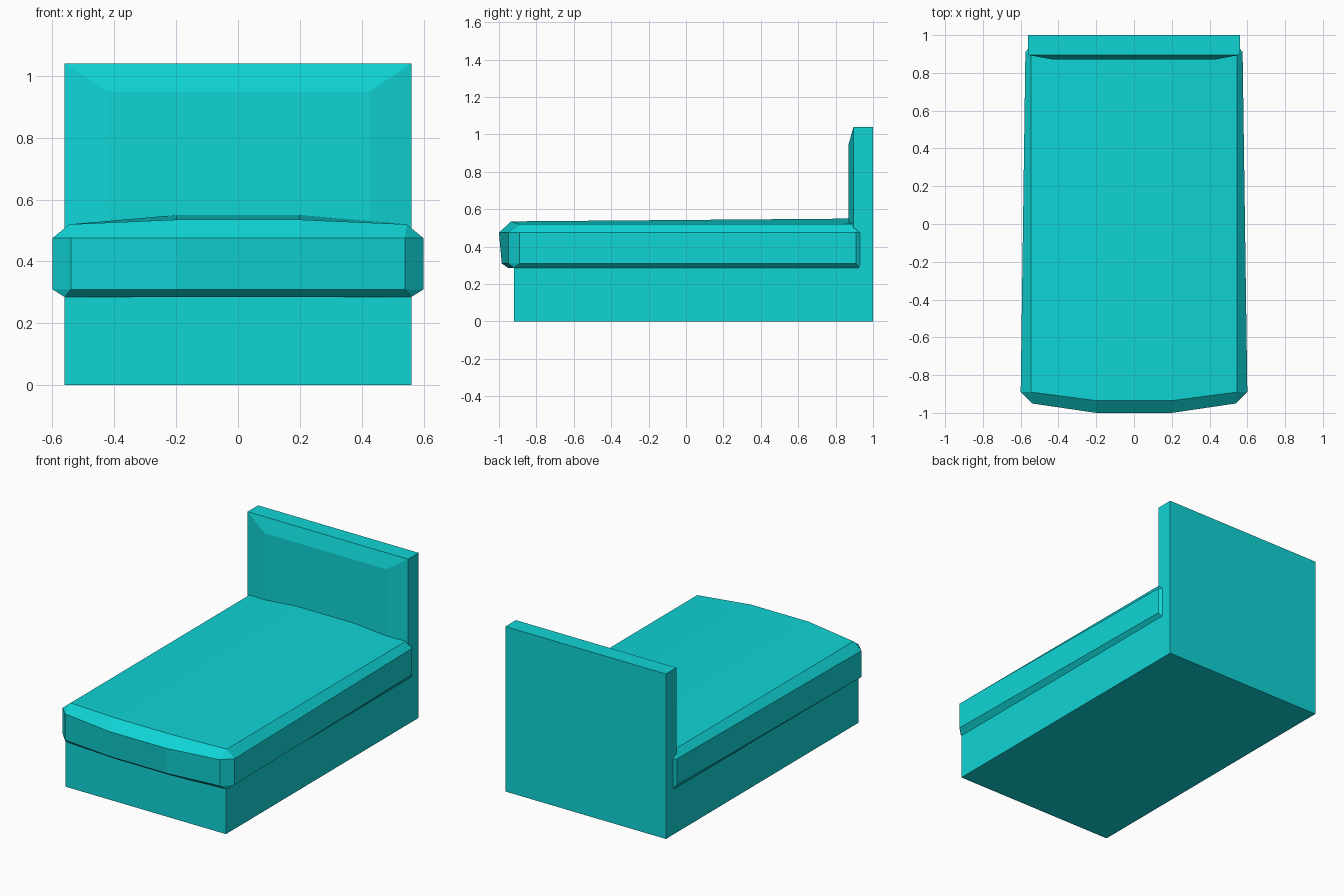
import bpy
import bmesh

if "Cube" in bpy.data.objects:
    bpy.data.objects.remove(bpy.data.objects["Cube"], do_unlink=True)

# Single flat colour
teal = bpy.data.materials.new("teal")
colour = (0.005, 0.66, 0.67, 1)
teal.use_nodes = True
teal.diffuse_color = colour
shader = teal.node_tree.nodes["Principled BSDF"]
shader.inputs["Base Color"].default_value = colour
shader.inputs["Roughness"].default_value = 0.8


def finish(name, bm):
    bmesh.ops.remove_doubles(bm, verts=bm.verts, dist=0.0005)
    bmesh.ops.recalc_face_normals(bm, faces=bm.faces)
    mesh = bpy.data.meshes.new(name)
    bm.to_mesh(mesh)
    bm.free()
    mesh.materials.append(teal)
    obj = bpy.data.objects.new(name, mesh)
    bpy.context.collection.objects.link(obj)
    return obj


def bridge(bm, a, b):
    for i in range(len(a)):
        j = (i + 1) % len(a)
        bm.faces.new((a[i], a[j], b[j], b[i]))


# Bed frame: an L profile swept across the width
half = 0.56
profile = [(-0.92, 0), (1, 0), (1, 1.04), (0.895, 1.04), (0.895, 0.29), (-0.92, 0.29)]
bm = bmesh.new()
left, right = ([bm.verts.new((x, y, z)) for y, z in profile] for x in (half, -half))
bridge(bm, left, right)
bm.faces.new(left)
bm.faces.new(right)
finish("bed_frame", bm)

# Headboard panel: bevelled raised face
bm = bmesh.new()


def panel_ring(w, y, top):
    return [bm.verts.new(p) for p in ((-w, y, 0.3), (w, y, 0.3), (w, y, top), (-w, y, top))]


outer = panel_ring(half, 0.895, 1.04)
inner = panel_ring(0.425, 0.87, 0.95)
bridge(bm, outer, inner)
bm.faces.new(inner)
finish("headboard_panel", bm)

# Mattress: stacked outlines with bevelled rims; repeated corners merge to a point
bm = bmesh.new()


def mattress_ring(half_outline):
    mirrored = [(-x, y, z) for x, y, z in reversed(half_outline)]
    return [bm.verts.new(p) for p in half_outline + mirrored]


def at(z, points):
    return [(x, y, z) for x, y in points]


side = [(0.54, -0.95), (0.6, -0.89), (0.575, 0.91), (0.56, 0.93), (0.2, 0.93)]
bottom_side = [(0.56, -0.92)] * 2 + [(0.56, 0.925)] * 2 + [(0.2, 0.925)]
bottom = mattress_ring(at(0.285, [(0.2, -0.95)] + bottom_side))
lower = mattress_ring(at(0.31, [(0.2, -0.985)] + side))
upper = mattress_ring(at(0.475, [(0.2, -1)] + side))
front_corner, back_corner = (0.545, -0.89, 0.52), (0.545, 0.897, 0.52)
top = mattress_ring([(0.2, -0.935, 0.535)] + [front_corner] * 2
                    + [back_corner] * 2 + [(0.2, 0.897, 0.55)])
for a, b in ((bottom, lower), (lower, upper), (upper, top)):
    bridge(bm, a, b)
bm.faces.new(bottom)

# Crowned top in three lengthwise strips
n = len(top)
bm.faces.new((top[0], top[5], top[6], top[n - 1]))
bm.faces.new((top[0], top[1], top[4], top[5]))
bm.faces.new((top[6], top[7], top[n - 2], top[n - 1]))
finish("mattress", bm)
